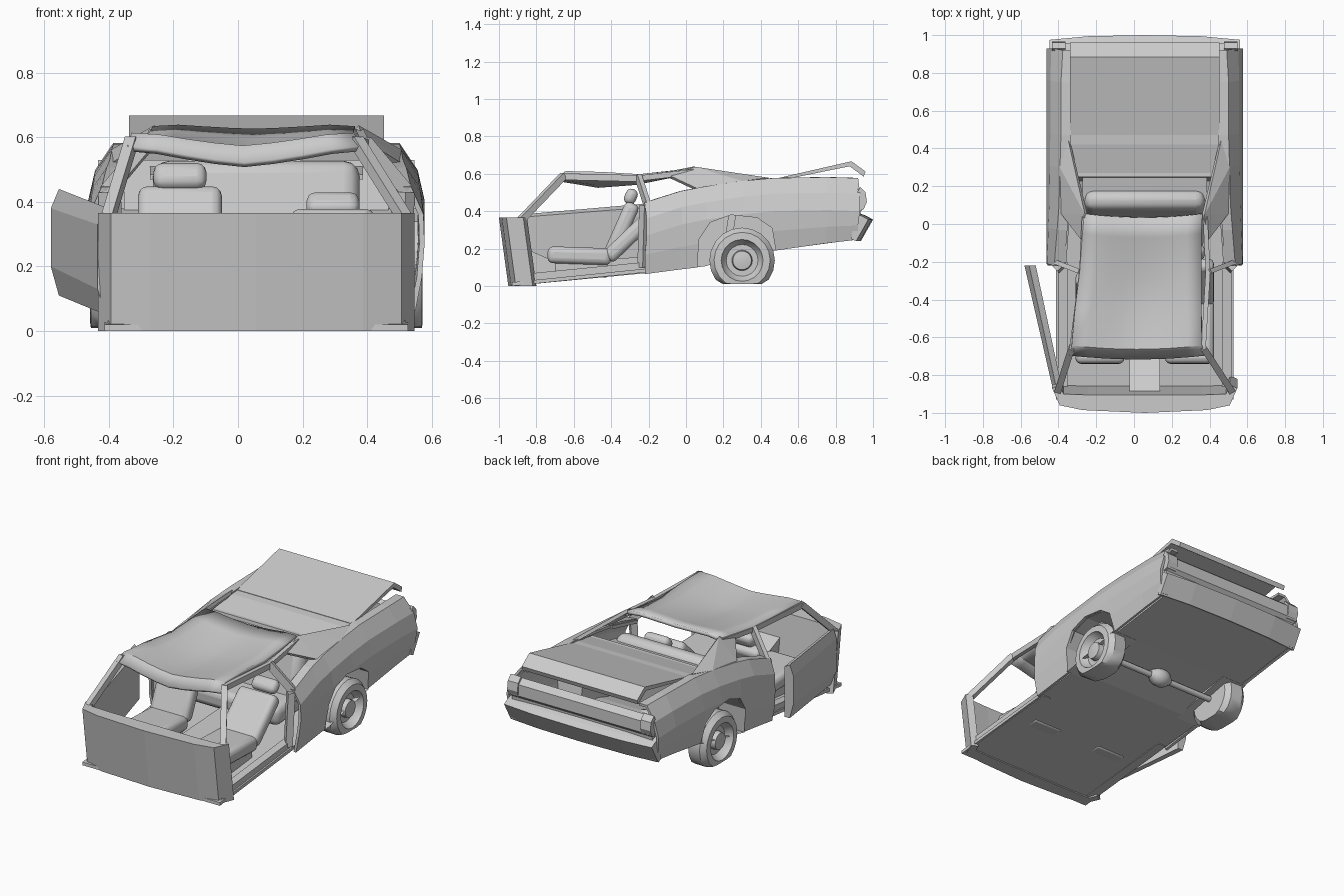
import bpy, bmesh, math
from mathutils import Vector

if "Cube" in bpy.data.objects:
    bpy.data.objects.remove(bpy.data.objects["Cube"])

CX = 0.057          # the body sits off centre because of the open left door
smooth = []


def mesh(name, verts, faces, thick=0):
    bm = bmesh.new()
    vs = [bm.verts.new(v) for v in verts]
    for f in faces:
        bm.faces.new([vs[i] for i in f])
    bmesh.ops.recalc_face_normals(bm, faces=bm.faces)
    me = bpy.data.meshes.new(name)
    bm.to_mesh(me)
    bm.free()
    ob = bpy.data.objects.new(name, me)
    ob.location.x = CX
    bpy.context.collection.objects.link(ob)
    if thick:
        m = ob.modifiers.new("thickness", 'SOLIDIFY')
        m.thickness, m.offset = thick, 0
    return ob


def loft(name, rings, closed=True, caps=(True, True), thick=0):
    n = len(rings[0])
    faces = []
    for r in range(len(rings) - 1):
        for i in range(n if closed else n - 1):
            j = (i + 1) % n
            faces.append((r*n + i, r*n + j, r*n + n + j, r*n + n + i))
    if closed and caps[0]:
        faces.append(tuple(range(n)))
    if closed and caps[1]:
        faces.append(tuple(range((len(rings) - 1)*n, len(rings)*n)))
    return mesh(name, [p for r in rings for p in r], faces, thick)


def prism(name, yz, x0, x1, **kw):
    return loft(name, [[(x, y, z) for y, z in yz] for x in (x0, x1)], **kw)


def bar(name, a, b, w, h):
    a, b = Vector(a), Vector(b)
    q = (b - a).to_track_quat('Z', 'Y')
    c = [q @ Vector((i*w/2, j*h/2, 0)) for i, j in ((-1, -1), (1, -1), (1, 1), (-1, 1))]
    return loft(name, [[a + v for v in c], [b + v for v in c]])


def cushion(name, loc, size, lean=0, bevel=0.03):
    x, y, z = (s/2 for s in size)
    ob = loft(name, [[(-x, -y, k), (x, -y, k), (x, y, k), (-x, y, k)] for k in (-z, z)])
    ob.location = (loc[0] + CX, loc[1], loc[2])
    ob.rotation_euler.x = -math.radians(lean)
    m = ob.modifiers.new("round", 'BEVEL')
    m.width, m.segments = bevel, 3
    smooth.append(ob)
    return ob


def lathe(name, prof, x, y, z, s, n=20, floor=None):
    rings = []
    for i, (d, r) in enumerate(prof):
        rings.append([(x + s*d, y + r*math.sin(2*math.pi*k/n), z + r*math.cos(2*math.pi*k/n))
                      for k in range(n)])
    if floor is not None:
        rings = [[(a, b, max(c, floor)) for a, b, c in r] for r in rings]
    ob = loft(name, rings)
    smooth.append(ob)
    return ob


def cut(ob, cutter):
    m = ob.modifiers.new("arch", 'BOOLEAN')
    m.object, m.solver = cutter, 'EXACT'


# Floor pan
floor = prism("floor", [(-.93, .0), (.1, .105), (.3, .165), (.47, .19), (.92, .25),
                        (.92, .27), (.47, .21), (.3, .185), (.1, .125), (-.93, .02)], -.47, .47)

# Firewall with its leaning, bowed front
plan = [(0, -1), (.33, -.985), (.45, -.96), (.49, -.87), (.45, -.85), (.43, -.9), (.3, -.905)]
plan += [(-x, y) for x, y in reversed(plan[1:])]
loft("firewall", [[(x, y + .05, 0) for x, y in plan], [(x, y, .365) for x, y in plan]])
prism("transmission_tunnel", [(-.93, .02), (.05, .1), (.05, .17), (-.7, .13), (-.9, .22)], -.08, .08)

arch = [(.06, .10), (.07, .25), (.13, .34), (.24, .38), (.38, .365), (.46, .31), (.48, .19)]
stations = [(-.22, .44, .475, .065), (-.03, .5, .46, .09), (.1, .525, .45, .105), (.3, .555, .445, .15),
            (.47, .57, .44, .19), (.75, .575, .44, .23), (.92, .57, .43, .25)]

for s, side in ((-1, "left"), (1, "right")):
    # Quarter panel with its wheel arch cut out
    rings = []
    for y, zt, ot, zb in stations:
        z2 = zt - .17
        rings.append([(s*o, y + d, z) for o, z, d in (
            (ot - .05, zt, 0), (ot, zt, 0), ((ot + .515)/2 + .015, zt - .08, .01),
            (.513, z2, .01), (.505, (z2 + zb)/2, 0), (.485, zb, 0))])
    quarter = loft(side + "_quarter_panel", rings, closed=False, thick=.016)
    cutter = prism(side + "_arch_cutter", [(.06, -.1)] + arch + [(.48, -.1)], s*.335, s*.7)
    cutter.hide_render = True
    cutter.display_type = 'WIRE'
    cut(quarter, cutter)
    cut(floor, cutter)
    prism(side + "_wheel_housing", arch, s*.33, s*.5, caps=(True, False))
    # Sill, door post and roof pillars
    prism(side + "_sill", [(-.93, 0), (-.2, .07), (-.2, .13), (-.86, .065)], s*.41, s*.46)
    bar(side + "_door_post", (s*.445, -.225, .1), (s*.455, -.215, .43), .06, .04)
    bar(side + "_centre_pillar", (s*.465, -.205, .43), (s*.335, -.255, .585), .025, .045)
    mesh(side + "_rear_pillar", [(s*.31, .05, .63), (s*.325, -.09, .585), (s*.44, .06, .515),
                                 (s*.445, .3, .553), (s*.40, .44, .57)],
         [(0, 1, 2), (0, 2, 3), (0, 3, 4)], .02)
    bar(side + "_window_ledge", (s*.44, -.2, .44), (s*.42, .08, .515), .05, .02)
    top = (-.387 if s < 0 else .31)
    bar(side + "_windscreen_pillar", (s*.46, -.885, .35), (top, -.655, .59), .035, .035)
    bar(side + "_roof_rail_front", (top, -.665, .585), (s*.335, -.25, .575), .025, .035)
    bar(side + "_roof_rail_rear", (s*.335, -.26, .575), (s*.32, .04, .61), .025, .03)
    # Wheel with flattened tyre
    wx = s*.447
    lathe(side + "_tyre", [(-.07, .1), (-.07, .14), (-.045, .172), (.035, .175), (.066, .15), (.068, .112),
                           (.05, .105), (.025, .085), (.025, .055), (.055, .05), (.06, .02)],
          wx, .3, .137, s, floor=.01)
    # Tail lamp surround
    prism(side + "_tail_lamp", [(.92, .40), (.95, .41), (.967, .45), (.96, .5), (.93, .53), (.915, .5)],
          s*.42, s*.49)

# Axle and differential
lathe("axle", [(-.42, .018), (.42, .018)], 0, .3, .135, 1, 12)
lathe("differential", [(-.075, .02), (-.045, .045), (-.015, .055), (.015, .055), (.045, .045), (.075, .02)],
      0, .3, .14, 1, 14)

# Crushed roof: y, left, right, side height, middle height
rows = [(-.69, -.40, .325, .575, .515), (-.64, -.387, .303, .615, .565), (-.45, -.37, .3, .61, .535),
        (-.25, -.345, .3, .598, .55), (-.05, -.33, .3, .618, .59), (.055, -.32, .305, .635, .617)]
rings = []
for y, l, r, zs, zm in rows:
    ring = []
    for k in range(9):
        t = k/4 - 1
        ring.append((l + (r - l)*k/8, y - .02*(1 - t*t), zm + (zs - zm)*abs(t)**1.3 - .01*(abs(t) == 1)))
    rings.append(ring)
smooth.append(loft("roof", rings, closed=False, thick=.02))

# Rear deck, trunk lid, tail panel and bumper
prism("rear_deck", [(.27, .53), (.42, .565), (.48, .57), (.48, .55), (.42, .545), (.27, .51)], -.41, .41)
prism("trunk_lid", [(.47, .572), (.885, .667), (.96, .612), (.95, .585), (.875, .64), (.47, .558)], -.395, .395)
prism("tail_panel", [(.9, .25), (.92, .25), (.935, .4), (.955, .42), (.955, .49), (.92, .52), (.9, .5)], -.48, .48)
bumper = [(.91, .25), (.935, .24), (1.0, .355), (.965, .375), (.925, .39)]
loft("bumper", [[(x, y - d, z) for y, z in bumper]
                for x, d in ((-.505, .025), (-.3, .006), (0, 0), (.3, .006), (.505, .025))])

# Open left door, hinged at the front
hinge = [(-.415, .385), (-.435, .33), (-.435, .13), (-.41, .05), (-.385, .05), (-.385, .37)]
swing = [(-.555, .44), (-.58, .38), (-.58, .2), (-.555, .11), (-.52, .11), (-.52, .42)]
loft("open_door", [[(x - CX, -.85, z) for x, z in hinge], [(x - CX, -.22, z) for x, z in swing]])

# Front seats: x, lean, back centre, headrest centre
for x, lean, back, head in ((-.237, 24, (-.345, .3), (-.295, .478)), (.237, 46, (-.31, .255), (-.15, .39))):
    cushion("seat_base", (x, -.56, .09), (.2, .28, .09), 0, .01)
    cushion("seat_cushion", (x, -.57, .162), (.26, .34, .09), 2)
    cushion("seat_back", (x, back[0], back[1]), (.26, .08, .31), lean)
    cushion("headrest", (x, head[0], head[1]), (.165, .065, .085), lean)

# Rear bench and bulkhead
cushion("rear_bench_cushion", (0, -.01, .2), (.62, .26, .12), -4, .04)
cushion("rear_bench_back", (0, .1, .36), (.64, .11, .34), 12, .05)
prism("bulkhead", [(.2, .2), (.24, .2), (.29, .53), (.25, .53)], -.41, .41)
prism("parcel_shelf", [(.12, .47), (.27, .5), (.27, .515), (.12, .485)], -.33, .33)

bpy.ops.object.select_all(action='DESELECT')
for ob in smooth:
    ob.select_set(True)
bpy.context.view_layer.objects.active = smooth[0]
bpy.ops.object.shade_smooth_by_angle(angle=math.radians(35))
